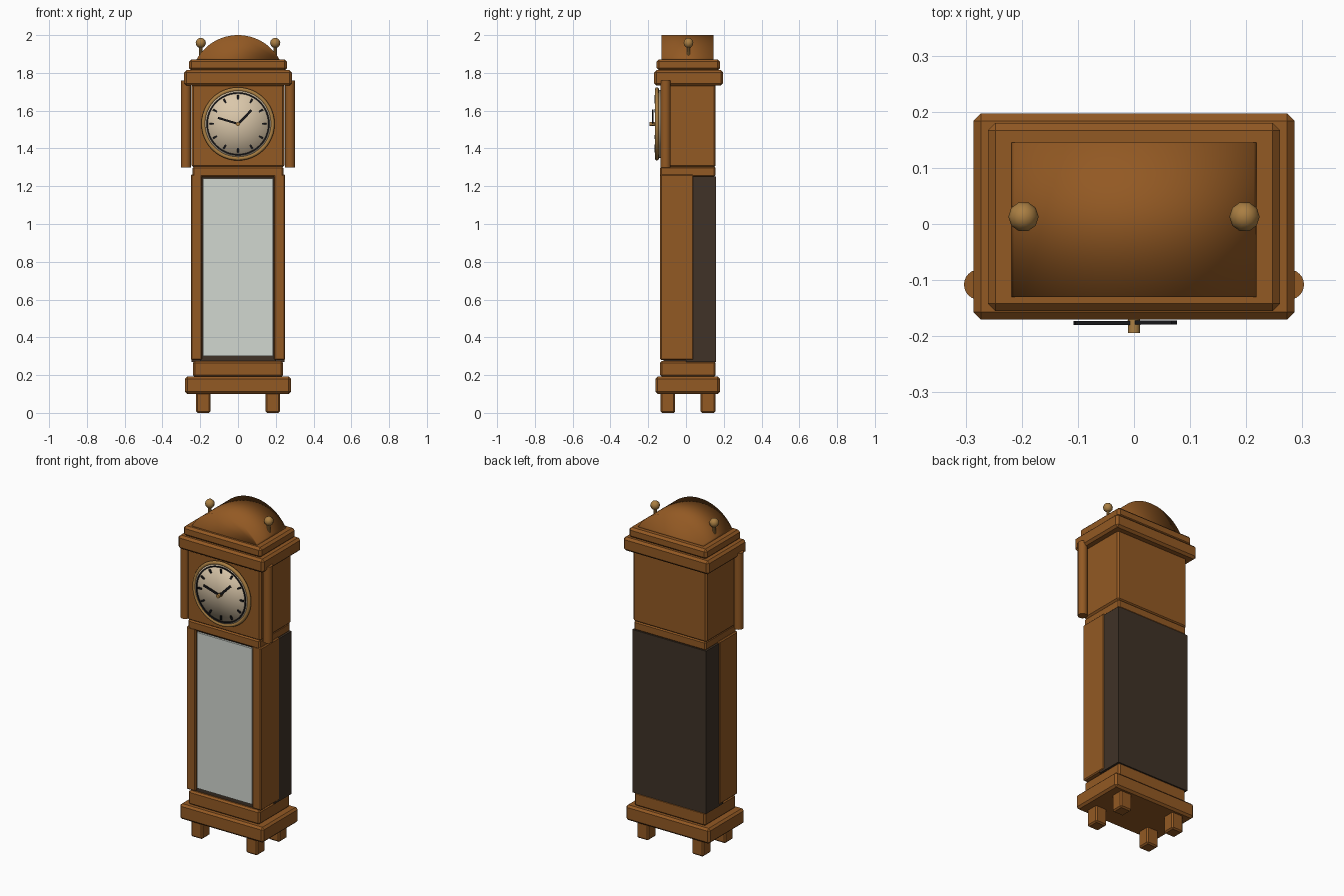
import bpy, bmesh, math
from mathutils import Matrix

if "Cube" in bpy.data.objects:
    bpy.data.objects.remove(bpy.data.objects["Cube"])


def material(name, rgb):
    m = bpy.data.materials.new(name)
    m.diffuse_color = (*rgb, 1)
    m.use_nodes = True
    m.node_tree.nodes["Principled BSDF"].inputs["Base Color"].default_value = m.diffuse_color
    return m


WOOD = material("warm wood", (0.29, 0.10, 0.017))
DARK = material("dark wood", (0.05, 0.032, 0.02))
GLASS = material("pale glass", (0.64, 0.68, 0.63))
CREAM = material("cream dial", (0.70, 0.57, 0.40))
BRASS = material("brass", (0.40, 0.21, 0.055))
BLACK = material("black", (0.01, 0.01, 0.012))


def finish(name, bm, mat, smooth=None):
    bmesh.ops.recalc_face_normals(bm, faces=bm.faces)
    me = bpy.data.meshes.new(name)
    bm.to_mesh(me)
    bm.free()
    ob = bpy.data.objects.new(name, me)
    bpy.context.collection.objects.link(ob)
    me.materials.append(mat)
    if smooth == "all":
        for p in me.polygons:
            p.use_smooth = True
    elif smooth:
        bpy.ops.object.select_all(action='DESELECT')
        bpy.context.view_layer.objects.active = ob
        ob.select_set(True)
        bpy.ops.object.shade_smooth_by_angle(angle=math.radians(smooth))
    return ob


def box(name, x, y, z, mat=WOOD, bevel=0.0):
    """Box spanning the given (low, high) ranges, with chamfered edges."""
    bm = bmesh.new()
    bmesh.ops.create_cube(bm, size=1)
    for v in bm.verts:
        for i, (a, b) in enumerate((x, y, z)):
            v.co[i] = (a + b) / 2 + v.co[i] * (b - a)
    if bevel:
        bmesh.ops.bevel(bm, geom=bm.edges[:], offset=bevel, segments=1,
                        affect='EDGES', profile=0.5)
    return finish(name, bm, mat)


def lathe(name, profile, matrix, mat, steps=48, closed=False, smooth=35):
    """Spin (radius, height) points about local z, then place."""
    bm = bmesh.new()
    vs = [bm.verts.new((r, 0, h)) for r, h in profile]
    n = len(vs)
    edges = [bm.edges.new((vs[i], vs[(i + 1) % n])) for i in range(n if closed else n - 1)]
    bmesh.ops.spin(bm, geom=vs + edges, cent=(0, 0, 0), axis=(0, 0, 1),
                   angle=math.tau, steps=steps, use_duplicate=False)
    bmesh.ops.remove_doubles(bm, verts=bm.verts, dist=1e-5)
    bm.transform(matrix)
    return finish(name, bm, mat, smooth)


# Plinth, feet and stacked mouldings
for sx, side in ((-1, "left"), (1, "right")):
    for y, end in (((-0.135, -0.057), "front"), ((0.077, 0.155), "back")):
        xs = sorted((sx * 0.145, sx * 0.222))
        box(f"foot_{end}_{side}", xs, y, (0, 0.11), WOOD, 0.008)
box("base", (-0.28, 0.28), (-0.162, 0.18), (0.10, 0.192), WOOD, 0.012)
box("base_step", (-0.238, 0.238), (-0.137, 0.157), (0.19, 0.275), WOOD, 0.01)
box("neck", (-0.24, 0.24), (-0.137, 0.157), (1.25, 1.305), WOOD, 0.008)

# Trunk: dark case behind, two door stiles and the glass
box("trunk_case", (-0.246, 0.246), (0.0, 0.16), (0.27, 1.252), DARK)
box("trunk_inside", (-0.20, 0.20), (-0.118, 0.01), (0.27, 1.252), DARK)
for sx, side in ((-1, "left"), (1, "right")):
    box(f"door_stile_{side}", sorted((sx * 0.19, sx * 0.25)), (-0.137, 0.04),
        (0.28, 1.262), WOOD, 0.006)
box("door_glass", (-0.184, 0.184), (-0.13, -0.115), (0.30, 1.24), GLASS)

# Hood, cornices and round columns
box("hood", (-0.246, 0.246), (-0.135, 0.157), (1.30, 1.74), WOOD, 0.01)
box("cornice_lower", (-0.286, 0.286), (-0.17, 0.197), (1.732, 1.814), WOOD, 0.013)
box("cornice_upper", (-0.26, 0.26), (-0.155, 0.18), (1.812, 1.872), WOOD, 0.013)
for sx, side in ((-1, "left"), (1, "right")):
    lathe(f"column_{side}", [(0, 1.30), (0.027, 1.30), (0.027, 1.76), (0, 1.76)],
          Matrix.Translation((sx * 0.276, -0.108, 0)), WOOD, 24)

# Arched top
bm = bmesh.new()
R, N = 0.251, 32
half = math.asin(0.222 / R)
arc = []
for i in range(N + 1):
    a = half * (2 * i / N - 1)
    arc.append(bm.verts.new((R * math.sin(a), -0.13, 2 - R + R * math.cos(a))))
face = bm.faces.new(arc)
ext = bmesh.ops.extrude_face_region(bm, geom=[face])["geom"]
bmesh.ops.translate(bm, vec=(0, 0.275, 0),
                    verts=[g for g in ext if isinstance(g, bmesh.types.BMVert)])
finish("arched_top", bm, WOOD, "all")

# Finials: ball on a thin stem
for sx, side in ((-1, "left"), (1, "right")):
    at = Matrix.Translation((sx * 0.197, 0.013, 0))
    lathe(f"finial_stem_{side}", [(0, 1.87), (0.009, 1.87), (0.009, 1.95), (0, 1.95)],
          at, BRASS, 10)
    ball = [(0.027 * math.sin(math.pi * i / 6), 1.959 - 0.027 * math.cos(math.pi * i / 6))
            for i in range(7)]
    lathe(f"finial_ball_{side}", ball, at, BRASS, 10, smooth=50)

# Clock dial facing the front: local z points to -y
DIAL = Matrix.Translation((0, 0, 1.53)) @ Matrix.Rotation(math.pi / 2, 4, 'X')
lathe("dial", [(0, 0.13), (0.18, 0.13), (0.18, 0.160), (0, 0.160)], DIAL, CREAM, 48, smooth="all")
rim = [(0.183 + 0.011 * math.cos(math.tau * i / 8), 0.154 + 0.011 * math.sin(math.tau * i / 8))
       for i in range(8)]
lathe("dial_rim", rim, DIAL, BRASS, 48, True, 60)
lathe("minute_ring", [(0.160, 0.158), (0.160, 0.164), (0.167, 0.164), (0.167, 0.158)],
      DIAL, BLACK, 48, True)


def bar(name, angle, r0, r1, width, depth):
    """Flat bar on the dial, pointing clockwise by angle from twelve."""
    bm = bmesh.new()
    bmesh.ops.create_cube(bm, size=1)
    d0, d1 = depth
    bm.transform(DIAL @ Matrix.Rotation(-angle, 4, 'Z')
                 @ Matrix.Translation((0, (r0 + r1) / 2, (d0 + d1) / 2))
                 @ Matrix.Diagonal((width, r1 - r0, d1 - d0, 1)))
    return finish(name, bm, BLACK)


for h in range(12):
    bar(f"hour_mark_{h}", math.tau * h / 12, 0.128, 0.152, 0.009, (0.158, 0.167))
bar("minute_hand", math.atan2(-0.106, 0.032), -0.01, 0.111, 0.011, (0.173, 0.180))
bar("hour_hand", math.atan2(0.071, 0.072), -0.01, 0.102, 0.013, (0.172, 0.179))
lathe("hand_hub", [(0, 0.15), (0.011, 0.15), (0.011, 0.194), (0, 0.194)], DIAL, BRASS, 12)
